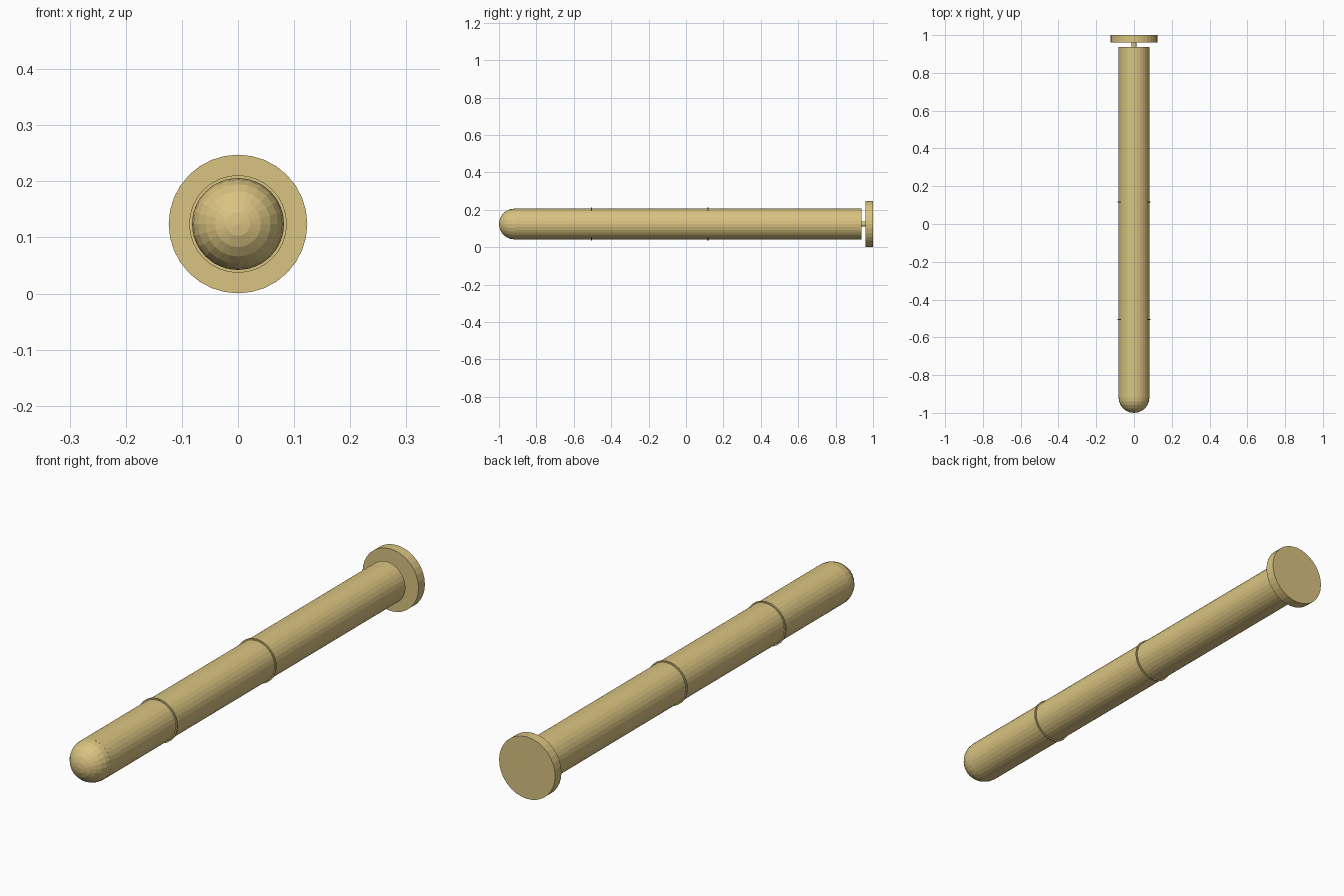
import bpy
from math import pi

if "Cube" in bpy.data.objects:
    bpy.data.objects.remove(bpy.data.objects["Cube"])

CZ = 0.124   # height of the shared axis
R = 0.082    # barrel radius


def disc(name, y0, y1, radius, sides=32):
    """Flat-shaded cylinder lying along y."""
    bpy.ops.mesh.primitive_cylinder_add(
        vertices=sides, radius=radius, depth=y1 - y0,
        location=(0, (y0 + y1) / 2, CZ), rotation=(pi / 2, 0, 0))
    ob = bpy.context.object
    ob.name = name
    ob.data.materials.append(mat)
    return ob


mat = bpy.data.materials.new("tan")
mat.diffuse_color = (0.70, 0.55, 0.22, 1)
mat.use_nodes = True
mat.node_tree.nodes["Principled BSDF"].inputs["Base Color"].default_value = mat.diffuse_color

# Long barrel
disc("barrel", -1 + R, 0.937, R)

# Rounded tip
bpy.ops.mesh.primitive_uv_sphere_add(
    segments=24, ring_count=12, radius=R,
    location=(0, -1 + R, CZ), rotation=(pi / 2, 0, 0))
tip = bpy.context.object
tip.name = "rounded_tip"
tip.data.materials.append(mat)

# Thin seam rings
for i, y in enumerate((-0.505, 0.116)):
    disc(f"seam_ring_{i + 1}", y - 0.003, y + 0.003, 0.087)

# Plunger stem and end cap
disc("stem", 0.93, 0.965, 0.014, 16)
disc("end_cap", 0.96, 1.0, 0.1235)
